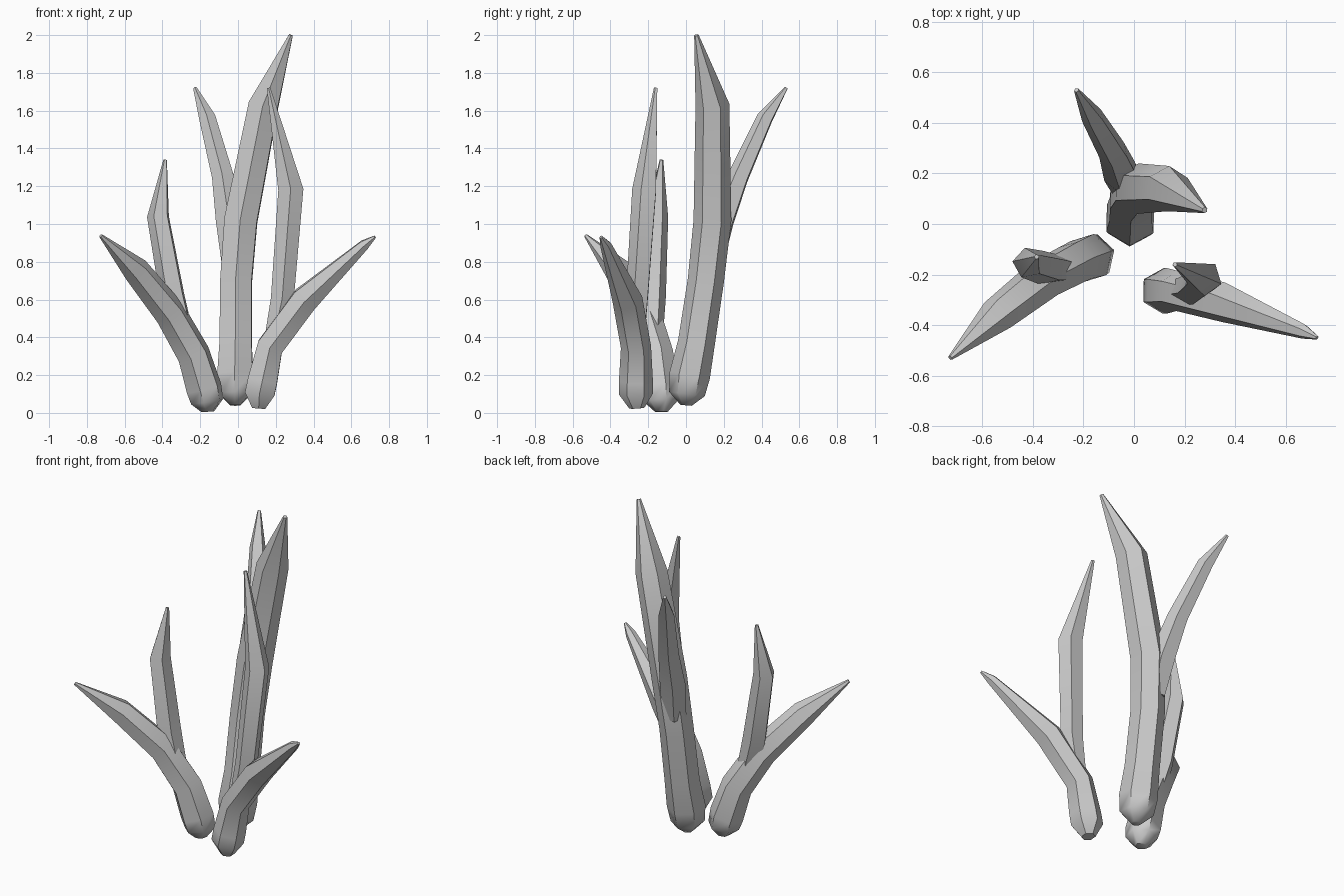
import bpy, bmesh, math
from mathutils import Vector


def limb(name, pts, sides, spin=0.0):
    """Loft a faceted tapering stalk through (x, y, z, radius) stations."""
    c = [Vector(p[:3]) for p in pts]
    bm = bmesh.new()
    rings = []
    side = Vector((math.cos(spin), math.sin(spin), 0))
    for i, p in enumerate(pts):
        t = (c[min(i + 1, len(c) - 1)] - c[max(i - 1, 0)]).normalized()
        side = (side - t * side.dot(t)).normalized()
        other = t.cross(side)
        rings.append([bm.verts.new(c[i] + p[3] * (side * math.cos(a) + other * math.sin(a)))
                      for a in (2 * math.pi * k / sides for k in range(sides))])
    for a, b in zip(rings, rings[1:]):
        for k in range(sides):
            n = (k + 1) % sides
            bm.faces.new((a[k], a[n], b[n], b[k]))
    bm.faces.new(rings[0][::-1])
    bm.faces.new(rings[-1])
    bmesh.ops.recalc_face_normals(bm, faces=bm.faces)
    me = bpy.data.meshes.new(name)
    bm.to_mesh(me)
    bm.free()
    ob = bpy.data.objects.new(name, me)
    bpy.context.collection.objects.link(ob)
    bpy.context.view_layer.objects.active = ob
    ob.select_set(True)
    bpy.ops.object.shade_smooth_by_angle(angle=math.radians(50))
    ob.select_set(False)


# Tall back stalk and its side shoot
limb("tall_stalk", [(-0.015, 0.0, 0.04, 0.03), (-0.015, 0.005, 0.10, 0.095),
                    (-0.015, 0.02, 0.20, 0.108), (-0.012, 0.055, 0.37, 0.098),
                    (-0.01, 0.105, 0.70, 0.096), (0.015, 0.14, 1.02, 0.10),
                    (0.135, 0.14, 1.63, 0.09), (0.28, 0.055, 2.0, 0.012)], 6, 0.5)
limb("tall_stalk_shoot", [(-0.02, 0.14, 0.80, 0.07), (-0.045, 0.19, 1.02, 0.075),
                          (-0.08, 0.28, 1.25, 0.06), (-0.162, 0.42, 1.56, 0.046),
                          (-0.228, 0.53, 1.72, 0.01)], 5, 0.9)

# Left stalk leaning outwards and its upright shoot
limb("left_stalk", [(-0.16, -0.13, 0.006, 0.035), (-0.163, -0.13, 0.06, 0.09),
                    (-0.18, -0.135, 0.13, 0.098), (-0.235, -0.155, 0.31, 0.09),
                    (-0.36, -0.22, 0.53, 0.085), (-0.54, -0.36, 0.755, 0.072),
                    (-0.727, -0.53, 0.938, 0.01)], 6, 0.3)
limb("left_stalk_shoot", [(-0.29, -0.18, 0.42, 0.06), (-0.345, -0.175, 0.62, 0.07),
                          (-0.42, -0.155, 1.04, 0.062), (-0.385, -0.13, 1.34, 0.01)], 5, 0.5)

# Right stalk leaning outwards and its upright shoot
limb("right_stalk", [(0.11, -0.26, 0.025, 0.04), (0.115, -0.265, 0.10, 0.09),
                     (0.13, -0.265, 0.17, 0.09), (0.17, -0.265, 0.35, 0.08),
                     (0.355, -0.31, 0.60, 0.08), (0.67, -0.425, 0.89, 0.03),
                     (0.725, -0.45, 0.932, 0.008)], 6, 0.5)
limb("right_stalk_shoot", [(0.18, -0.265, 0.34, 0.05), (0.235, -0.255, 0.60, 0.064),
                           (0.28, -0.215, 1.18, 0.07), (0.162, -0.16, 1.72, 0.01)], 5, 0.9)
